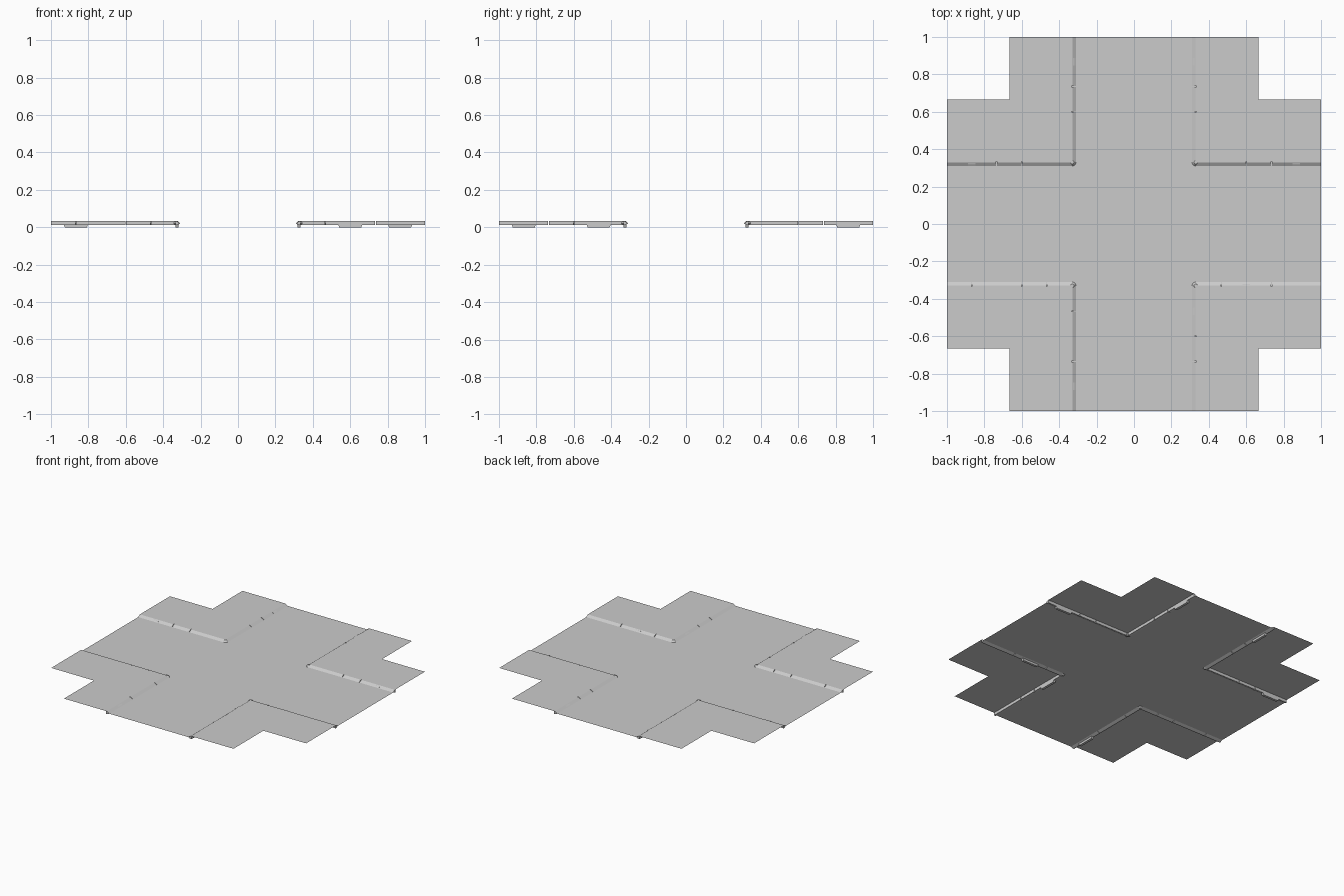
import bpy, bmesh
from mathutils import Vector

cube = bpy.data.objects.get("Cube")
if cube:
    bpy.data.objects.remove(cube, do_unlink=True)

grey = bpy.data.materials.new("concrete_grey")
grey.use_nodes = True
colour = (0.6, 0.6, 0.6, 1)
grey.diffuse_color = colour
grey.node_tree.nodes["Principled BSDF"].inputs["Base Color"].default_value = colour

ROAD_Z, WALK_Z, LOW_Z = 0.021, 0.033, 0.013
NOSE, BACK, STEP = 0.31, 0.335, 0.665
GAP = 0.004


def finish(name, bm, closed=True):
    if closed:
        bmesh.ops.recalc_face_normals(bm, faces=bm.faces)
    mesh = bpy.data.meshes.new(name)
    bm.to_mesh(mesh)
    bm.free()
    mesh.materials.append(grey)
    obj = bpy.data.objects.new(name, mesh)
    bpy.context.collection.objects.link(obj)
    return obj


def sheet(name, points, z):
    """Flat single-sided surface facing up."""
    bm = bmesh.new()
    face = bm.faces.new([bm.verts.new((x, y, z)) for x, y in points])
    face.normal_update()
    if face.normal.z < 0:
        face.normal_flip()
    return finish(name, bm, False)


def prism(bm, profile, start, end, place, taper=0):
    """Sweep an (offset, height) profile along one kerb arm."""
    top = max(z for _, z in profile)
    rings = []
    for t, inset in ((start, 1), (end, -1)):
        rings.append([bm.verts.new(place(t + inset * taper * (z < top), o, z))
                      for o, z in profile])
    bm.faces.new(rings[0])
    bm.faces.new(rings[1])
    n = len(profile)
    for i in range(n):
        j = (i + 1) % n
        bm.faces.new((rings[0][i], rings[0][j], rings[1][j], rings[1][i]))


KERB = [(NOSE, ROAD_Z), (BACK - 0.006, WALK_Z), (BACK, WALK_Z),
        (BACK, LOW_Z), (BACK - 0.008, LOW_Z)]
INLET = [(NOSE + 0.008, LOW_Z + 0.002), (BACK, LOW_Z + 0.002),
         (BACK, 0), (NOSE + 0.008, 0)]
COVER = [(NOSE + 0.004, ROAD_Z + 0.005), (NOSE + 0.012, WALK_Z - 0.003),
         (NOSE + 0.016, WALK_Z - 0.003), (NOSE + 0.016, ROAD_Z)]

# Road: a cross-shaped surface between the kerbs
quarter = [(1, BACK), (BACK, BACK), (BACK, 1)]
cross = []
for sx, sy in ((1, 1), (-1, 1), (-1, -1), (1, -1)):
    corner = [(x * sx, y * sy) for x, y in quarter]
    cross += corner if sx * sy > 0 else corner[::-1]
sheet("road", cross, ROAD_Z)

# Each arm: joints between kerb stones, and the drain position if any
arms = {
    (-1, 1, "x"): ([0.6, 0.735], 0.867),
    (-1, 1, "y"): ([0.6, 0.735], 0.867),
    (1, 1, "x"): ([0.6, 0.735], 0.867),
    (1, 1, "y"): ([0.6, 0.735], 0.867),
    (-1, -1, "x"): ([0.467, 0.6, 0.867], None),
    (-1, -1, "y"): ([0.467, 0.735], 0.867),
    (1, -1, "x"): ([0.467, 0.735], 0.6),
    (1, -1, "y"): ([0.6, 0.735], 0.467),
}

for (sx, sy, axis), (joints, drain) in arms.items():
    side = ("back" if sy > 0 else "front") + ("_left" if sx > 0 else "_right")

    def place(t, o, z):
        return Vector((t * sx, o * sy, z) if axis == "x" else (o * sx, t * sy, z))

    # Kerb stones with narrow joints
    bm = bmesh.new()
    cuts = [BACK - 0.005] + joints + [1]
    for a, b in zip(cuts, cuts[1:]):
        prism(bm, KERB, a + GAP / 2, b - (GAP / 2 if b < 1 else 0), place)
    finish(f"kerb_{side}_{axis}", bm)

    # Drain box under the kerb, with a small inlet cover on its face
    if drain:
        bm = bmesh.new()
        prism(bm, INLET, drain - 0.065, drain + 0.065, place, 0.006)
        prism(bm, COVER, drain - 0.02, drain + 0.02, place)
        finish(f"drain_{side}_{axis}", bm)

for sx in (1, -1):
    for sy in (1, -1):
        side = ("back" if sy > 0 else "front") + ("_left" if sx > 0 else "_right")
        # Raised pavement with its outer corner notched away
        outline = [(BACK, BACK), (1, BACK), (1, STEP),
                   (STEP, STEP), (STEP, 1), (BACK, 1)]
        sheet(f"pavement_{side}", [(x * sx, y * sy) for x, y in outline], WALK_Z)

        # Rounded corner stone, widest at road level
        bm = bmesh.new()
        for r1, r2, z1, z2 in ((0.008, 0.019, LOW_Z, ROAD_Z), (0.019, 0.008, ROAD_Z, WALK_Z)):
            made = bmesh.ops.create_cone(bm, cap_ends=True, segments=12,
                                         radius1=r1, radius2=r2, depth=z2 - z1)
            bmesh.ops.translate(bm, verts=made["verts"],
                                vec=(sx * 0.329, sy * 0.329, (z1 + z2) / 2))
        finish(f"corner_stone_{side}", bm)
